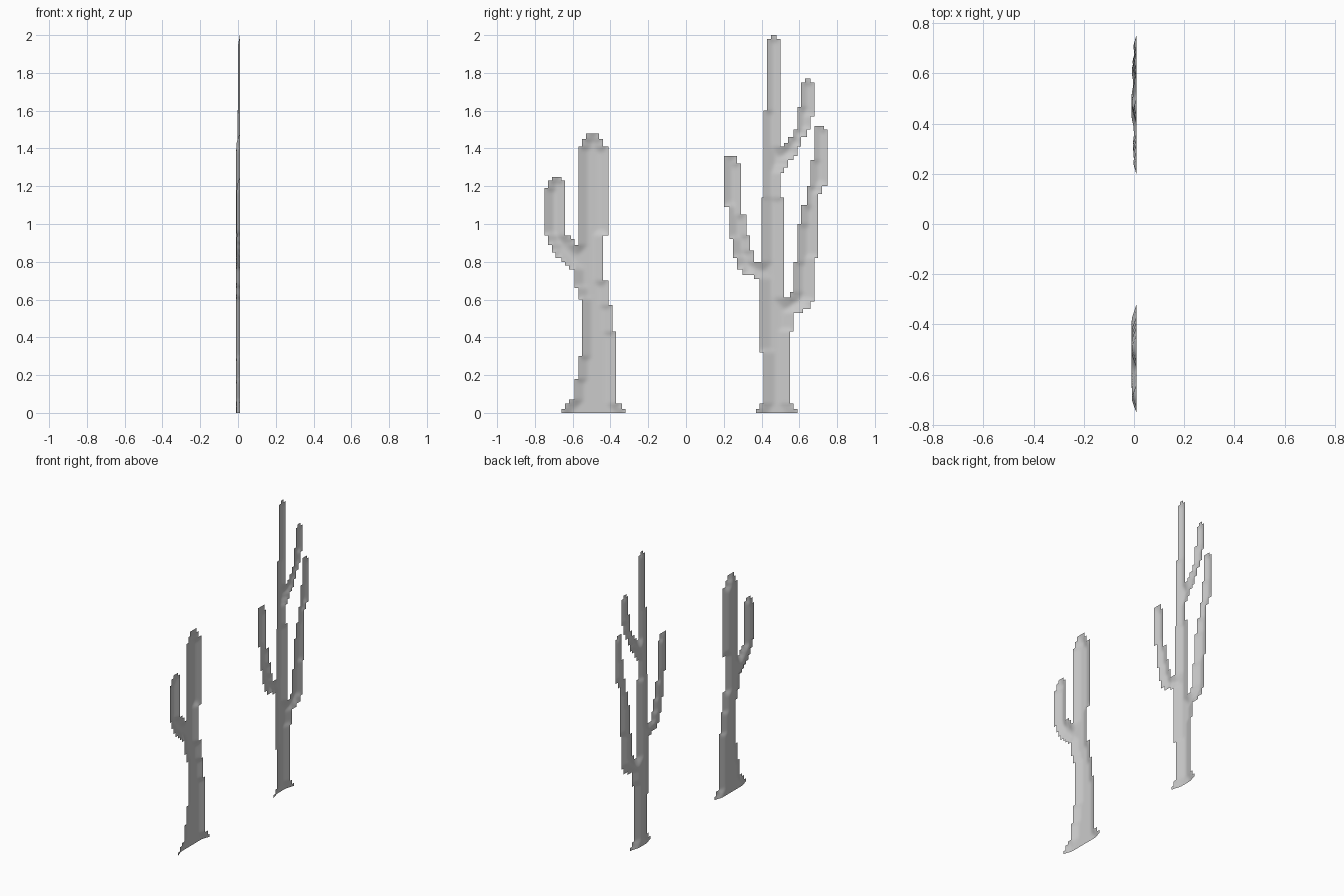
import bpy
import bmesh

# Stepped relief panels: every row is (top height, near edge, far edge) in hundredths.
UNIT = 0.01
EDGE_X = 0.0095
RELIEF = 0.019

default_cube = bpy.data.objects.get("Cube")
if default_cube:
    bpy.data.objects.remove(default_cube, do_unlink=True)


def make_material(name, colour):
    material = bpy.data.materials.new(name)
    material.use_nodes = True
    material.diffuse_color = colour
    shader = next(n for n in material.node_tree.nodes if n.type == "BSDF_PRINCIPLED")
    shader.inputs["Base Color"].default_value = colour
    shader.inputs["Roughness"].default_value = 0.8
    return material


def fill_rows(bottom, rows):
    """Return the set of unit cells covered by a stack of stepped rows."""
    cells = set()
    for top, near, far in rows:
        cells |= {(y, z) for z in range(bottom, top) for y in range(near, far)}
        bottom = top
    return cells


def corners(cell):
    y, z = cell
    return [(y, z), (y, z + 1), (y + 1, z + 1), (y + 1, z)]


def depth_from_outline(cells):
    """Peel the silhouette layer by layer and count how deep each corner lies."""
    use = {}
    for cell in cells:
        for corner in corners(cell):
            use[corner] = use.get(corner, 0) + 1
    depth = dict.fromkeys(use, 0)
    inside = {corner for corner, count in use.items() if count == 4}
    while inside:
        for corner in inside:
            depth[corner] += 1
        inside = {(y, z) for y, z in inside
                  if {(y - 1, z), (y + 1, z), (y, z - 1), (y, z + 1)} <= inside}
    return depth


def build_cactus(name, parts, reach, material):
    cells = set().union(*parts)
    # The foot is open, so the bulge carries on through the ground line
    foot = {(y, -drop) for y, z in cells if z == 0 for drop in range(1, reach + 2)}
    depth = depth_from_outline(cells | foot)

    bm = bmesh.new()
    verts = {}
    for cell in sorted(cells):
        for y, z in corners(cell):
            if (y, z) not in verts:
                bulge = min(depth[y, z] / reach, 1)
                x = EDGE_X - RELIEF * bulge
                verts[y, z] = bm.verts.new((x, y * UNIT, z * UNIT))
        bm.faces.new([verts[corner] for corner in corners(cell)])

    # Soften the bulge without moving the stepped outline
    inner = [verts[key] for key in verts if depth[key] > 0]
    for _ in range(3):
        bmesh.ops.smooth_vert(bm, verts=inner, factor=0.5, use_axis_x=True,
                              use_axis_y=False, use_axis_z=False)
    for face in bm.faces:
        face.smooth = True

    mesh = bpy.data.meshes.new(name)
    bm.to_mesh(mesh)
    bm.free()
    mesh.materials.append(material)
    cactus = bpy.data.objects.new(name, mesh)
    bpy.context.collection.objects.link(cactus)
    return cactus


grey = make_material("plain grey", (0.6, 0.6, 0.6, 1))

# Short cactus: thick trunk with a flared foot, one raised arm
short_trunk = fill_rows(0, [
    (2, -66, -32), (5, -64, -34), (7, -62, -37), (18, -59, -37), (30, -57, -37),
    (43, -55, -37), (57, -55, -39), (60, -55, -41), (66, -57, -41), (70, -59, -41),
    (76, -59, -44), (94, -57, -44), (141, -57, -41), (145, -55, -44), (148, -53, -46)])
short_arm = fill_rows(76, [
    (78, -62, -57), (80, -64, -57), (82, -66, -57), (85, -69, -57), (89, -71, -57),
    (92, -73, -59), (94, -73, -61), (119, -75, -64), (123, -73, -64), (125, -71, -66)])
build_cactus("short_cactus", [short_trunk, short_arm], 5, grey)

# Tall cactus: slim trunk, one near arm and two far arms
tall_trunk = fill_rows(0, [
    (2, 37, 59), (5, 39, 57), (32, 41, 55), (43, 39, 55), (80, 39, 52),
    (114, 40, 52), (160, 41, 50), (198, 43, 50), (200, 45, 48)])
near_arm = fill_rows(71, [
    (73, 36, 39), (76, 30, 39), (80, 27, 39), (82, 27, 36), (86, 25, 36), (92, 25, 34),
    (94, 23, 34), (105, 23, 32), (109, 23, 29), (132, 20, 29), (136, 20, 27)])
far_arm = fill_rows(43, [
    (53, 52, 57), (55, 52, 62), (59, 52, 66), (61, 52, 68), (64, 55, 68), (80, 57, 68),
    (82, 59, 68), (100, 59, 70), (110, 61, 70), (116, 64, 70), (120, 64, 72),
    (134, 66, 75), (150, 68, 75), (152, 68, 73)])
upper_arm = fill_rows(127, [
    (130, 50, 52), (134, 50, 54), (136, 50, 57), (141, 50, 59), (143, 52, 61),
    (146, 54, 61), (150, 57, 64), (157, 59, 66), (162, 59, 68), (175, 61, 68),
    (177, 63, 66)])
build_cactus("tall_cactus", [tall_trunk, near_arm, far_arm, upper_arm], 6, grey)
